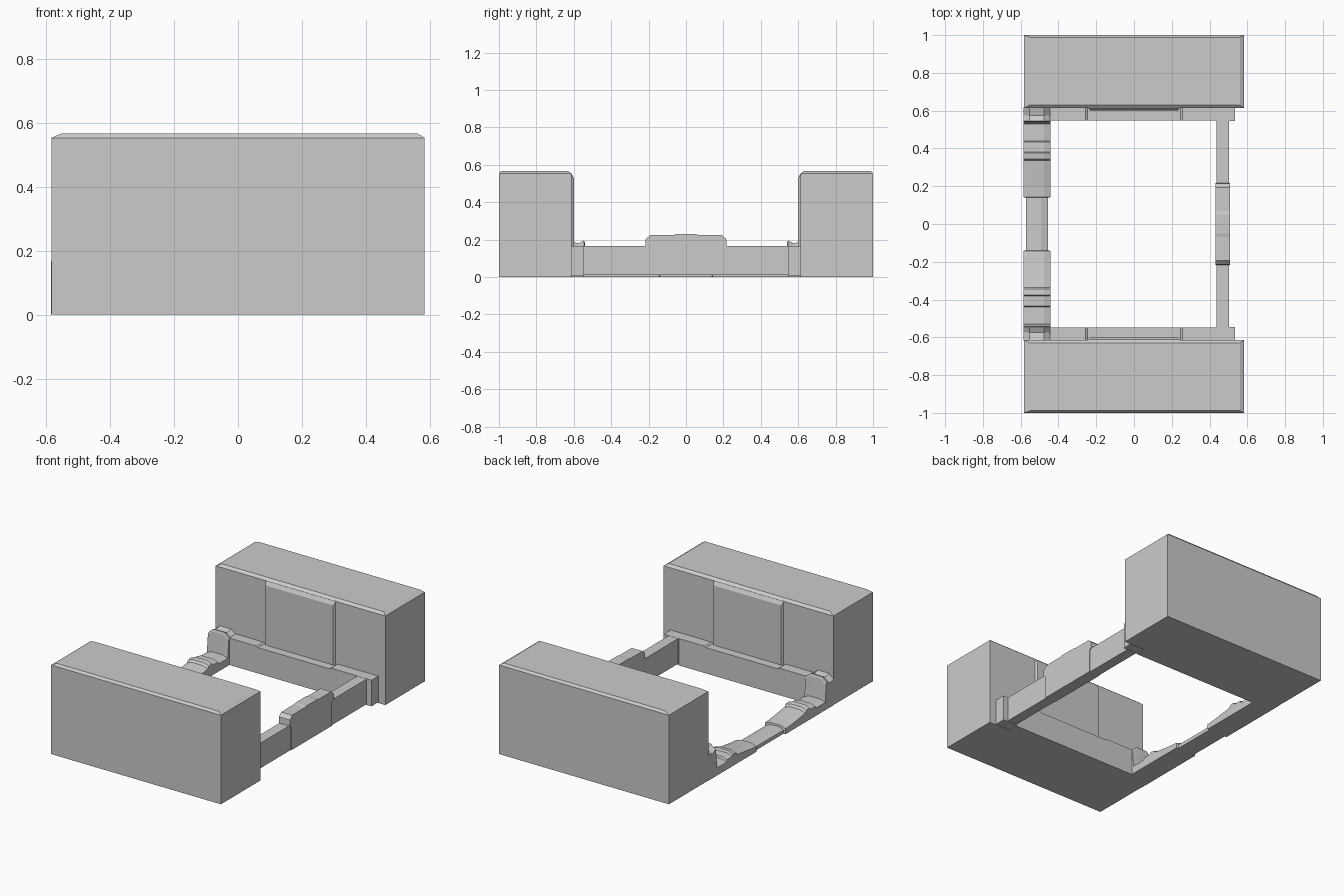
import bpy, bmesh

if "Cube" in bpy.data.objects:
    bpy.data.objects.remove(bpy.data.objects["Cube"])


def loft(name, sections):
    """Skin a closed solid through matching cross-sections."""
    bm = bmesh.new()
    rings = [[bm.verts.new(p) for p in s] for s in sections]
    n = len(rings[0])
    for a, b in zip(rings, rings[1:]):
        for i in range(n):
            j = (i + 1) % n
            bm.faces.new((a[i], a[j], b[j], b[i]))
    bm.faces.new(rings[0])
    bm.faces.new(rings[-1])
    bmesh.ops.recalc_face_normals(bm, faces=bm.faces)
    me = bpy.data.meshes.new(name)
    bm.to_mesh(me)
    bm.free()
    ob = bpy.data.objects.new(name, me)
    bpy.context.collection.objects.link(ob)
    return ob


def rect(x0, x1, y0, y1, z):
    return [(x0, y0, z), (x1, y0, z), (x1, y1, z), (x0, y1, z)]


def box(name, x0, x1, y0, y1, z0, z1):
    return loft(name, [rect(x0, x1, y0, y1, z0), rect(x0, x1, y0, y1, z1)])


for s, side in ((-1, "front"), (1, "back")):
    # End block with a shallow chamfered top
    loft(side + "_block", [
        rect(-.583, .583, s * .613, s, 0),
        rect(-.583, .583, s * .613, s, .553),
        rect(-.55, .56, s * .63, s * .988, .567)])
    # Raised centre panel with bevelled sides and sloping top
    loft(side + "_block_panel", [
        [(-.245, s * .62, z0), (-.232, s * y, z1), (.232, s * y, z1), (.245, s * .62, z0)]
        for y, z0, z1 in ((.6, .02, .02), (.6, .553, .53), (.612, .554, .552))])
    # Low inner wall, slightly lower in the middle
    loft(side + "_low_wall", [
        [(x, s * .547, 0), (x, s * .547, z), (x, s * .618, z), (x, s * .618, 0)]
        for x, z in ((-.445, .167), (-.256, .167), (-.246, .16),
                     (.246, .16), (.256, .167), (.435, .167))])
    # Foot joining the right rail to the block
    box(side + "_rail_foot", .432, .535, s * .545, s * .618, .005, .167)

# Right rail
box("right_rail", .436, .502, -.55, .55, .01, .166)

# Raised centre section of the right rail
half = [(.2, .01), (.2, .155), (.217, .166), (.215, .203), (.192, .224), (.07, .225), (.05, .229)]
outline = half + [(-y, z) for y, z in reversed(half)]
loft("right_rail_centre", [[(x, y, z) for y, z in outline] for x in (.432, .507)])

# Left rail: low in the middle, stepped mounds, posts at the ends
steps = [(.14, .035), (.142, .045), (.2, .05), (.335, .068), (.345, .082), (.375, .086),
         (.382, .074), (.435, .072), (.44, .06), (.53, .06), (.54, .18), (.545, .195),
         (.575, .18), (.618, .19)]
stations = [(-y, z) for y, z in reversed(steps)] + steps


def rail_section(y, z):
    x0, x1 = (-.572, -.455) if abs(y) < .141 else (-.585, -.442)
    d = .028 if z > .15 else .012
    return [(x0, y, 0), (x0, y, z - d), (x0 + .032, y, z),
            (x1 - .035, y, z), (x1, y, z - d), (x1, y, 0)]


loft("left_rail", [rail_section(y, z) for y, z in stations])
